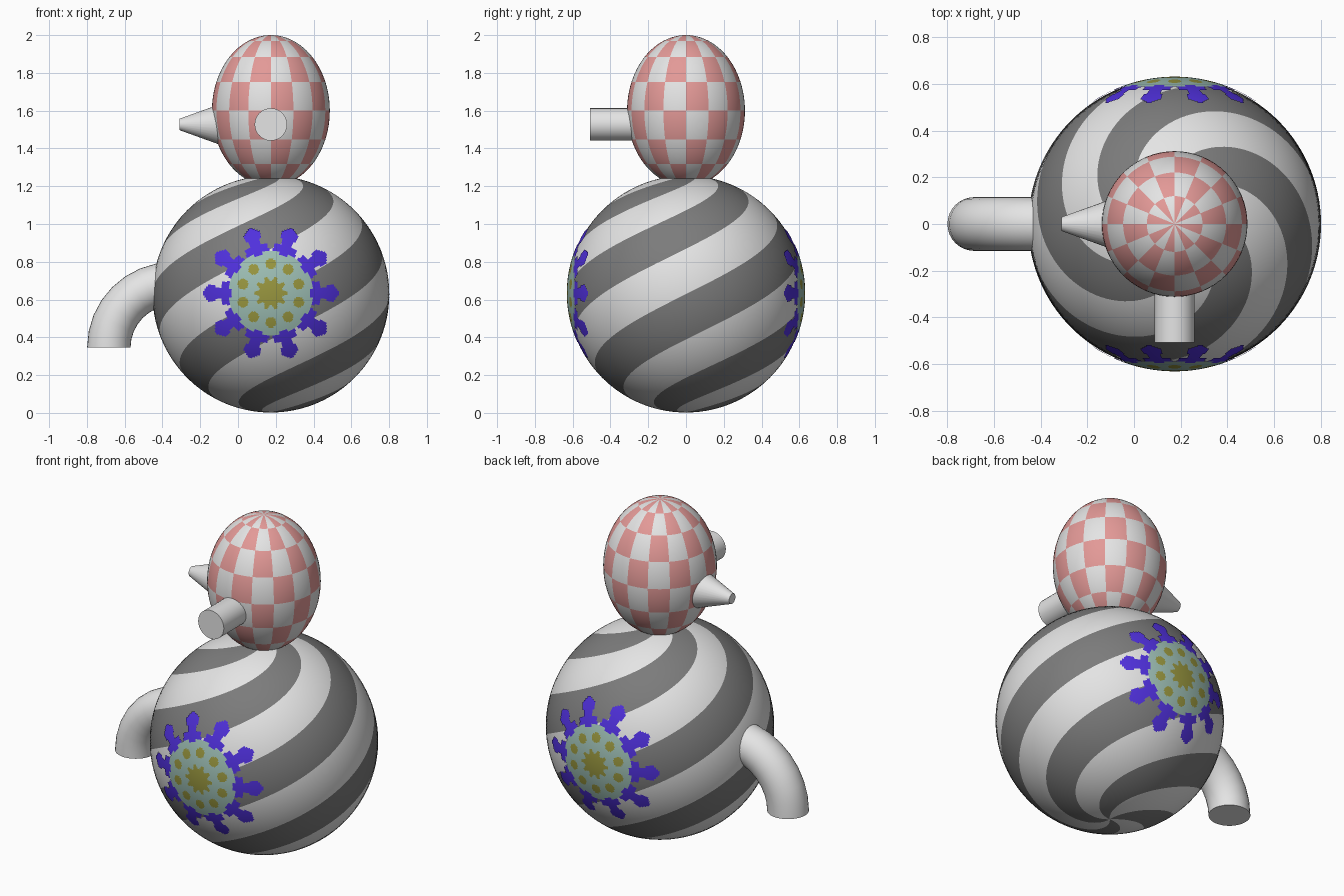
import bpy, bmesh, math
from mathutils import Vector

if "Cube" in bpy.data.objects:
    bpy.data.objects.remove(bpy.data.objects["Cube"])

pi, cos, sin = math.pi, math.cos, math.sin


def material(name, rgb):
    m = bpy.data.materials.new(name)
    m.diffuse_color = (*rgb, 1)
    m.use_nodes = True
    m.node_tree.nodes["Principled BSDF"].inputs["Base Color"].default_value = m.diffuse_color
    return m


WHITE = material("off_white", (0.78, 0.78, 0.78))
GREY = material("dark_grey", (0.20, 0.20, 0.20))
PINK = material("pink", (0.77, 0.32, 0.31))
YELLOW = material("olive_yellow", (0.32, 0.31, 0.05))
TEAL = material("pale_teal", (0.34, 0.52, 0.46))
INDIGO = material("indigo", (0.08, 0.03, 0.72))


def finish(name, bm, mats, fix_normals=True):
    if fix_normals:
        bmesh.ops.recalc_face_normals(bm, faces=bm.faces[:])
    me = bpy.data.meshes.new(name)
    bm.to_mesh(me)
    bm.free()
    for m in mats:
        me.materials.append(m)
    ob = bpy.data.objects.new(name, me)
    bpy.context.collection.objects.link(ob)
    bpy.ops.object.select_all(action='DESELECT')
    ob.select_set(True)
    bpy.context.view_layer.objects.active = ob
    bpy.ops.object.shade_smooth_by_angle(angle=math.radians(35))
    return ob


def ball(name, centre, rx, rz, cols, rows, twist, mats, rule):
    """Globe whose meridians are twisted by twist * latitude; rule(column angle, latitude) in degrees."""
    bm = bmesh.new()
    c = Vector(centre)
    bottom, top = bm.verts.new(c - Vector((0, 0, rz))), bm.verts.new(c + Vector((0, 0, rz)))
    rings = []
    for i in range(1, rows):
        lat = -pi / 2 + pi * i / rows
        rings.append([bm.verts.new(c + Vector((rx * cos(lat) * cos(2 * pi * j / cols + twist * lat),
                                               rx * cos(lat) * sin(2 * pi * j / cols + twist * lat),
                                               rz * sin(lat)))) for j in range(cols)])
    for i in range(rows):
        for j in range(cols):
            k = (j + 1) % cols
            if i == 0:
                vs = (bottom, rings[0][k], rings[0][j])
            elif i == rows - 1:
                vs = (rings[-1][j], rings[-1][k], top)
            else:
                vs = (rings[i - 1][j], rings[i - 1][k], rings[i][k], rings[i][j])
            f = bm.faces.new(vs)
            f.material_index = rule(360 * (j + .5) / cols, -90 + 180 * (i + .5) / rows)
    return finish(name, bm, mats)


def loft(name, rings, mat):
    """Skin a list of rings and cap both ends; each ring is (centre, axis u, axis v, radius)."""
    bm = bmesh.new()
    n = 32
    loops = [[bm.verts.new(Vector(c) + r * (cos(2 * pi * j / n) * Vector(u) + sin(2 * pi * j / n) * Vector(v)))
              for j in range(n)] for c, u, v, r in rings]
    for a, b in zip(loops, loops[1:]):
        for j in range(n):
            bm.faces.new((a[j], a[(j + 1) % n], b[(j + 1) % n], b[j]))
    bm.faces.new(loops[0])
    bm.faces.new(loops[-1])
    return finish(name, bm, [mat])


X, Y, Z = (1, 0, 0), (0, 1, 0), (0, 0, 1)
CX, BODY_Z, BODY_R = 0.174, 0.629, 0.627

# Body: four spiral stripes, edges follow the twisted meridians
ball("body", (CX, 0, BODY_Z), BODY_R, BODY_R, 120, 120, 2, [WHITE, GREY],
     lambda a, lat: int(a % 90 < 45))

# Head: egg with a 16 x 8 checker
ball("head", (CX, 0, 1.6), 0.312, 0.4, 64, 48, 0, [WHITE, PINK],
     lambda a, lat: 1 - (math.floor(a / 22.5) + math.floor(lat / 22.5)) % 2)

# Snout at the front and tapered peg at the left of the head
loft("snout", [((CX, y, 1.527), X, Z, 0.086) for y in (-0.507, -0.2)], WHITE)
loft("side_peg", [((x, 0, 1.527), Y, Z, r) for x, r in ((-0.31, 0.03), (-0.08, 0.113))], WHITE)

# Bent arm: quarter circle from the body down to an open end
arm = []
for i in range(9):
    a = pi - i * pi / 16
    d = Vector((cos(a), 0, sin(a)))
    arm.append((Vector((-0.345, 0, 0.345)) + 0.339 * d, d, Y, 0.115))
loft("bent_arm", arm, WHITE)


# Ten-pointed flower emblem, a thin skin on the front and back of the body
def emblem_colour(r, a):
    t = (a + 18) % 36 - 18                      # angle from the nearest tip
    u, w = r * cos(math.radians(t)), abs(r * sin(math.radians(t)))
    v = math.radians(18 - abs(t))               # angle from the nearest gap
    if r < 0.075 + 0.015 * cos(math.radians(10 * a)):
        return 0
    if math.hypot(r * cos(v) - 0.155, r * sin(v)) < 0.028:
        return 0
    if r < 0.222 and not (u > 0.205 and w < 0.02):
        return 1
    blob = math.hypot(u - 0.315, w) < 0.043
    stem = 0.2 < u < 0.32 and w < 0.025
    shoulder = r < 0.265 and w < 0.062
    return 2 if blob or stem or shoulder else None


for name, side in (("front_emblem", -1), ("back_emblem", 1)):
    bm = bmesh.new()
    segs, rings, rmax = 180, 45, 0.36
    R = BODY_R + 0.004
    grid = []
    for i in range(rings + 1):
        r = max(rmax * i / rings, 0.0005)
        grid.append([bm.verts.new((CX + r * cos(2 * pi * j / segs), side * math.sqrt(R * R - r * r),
                                   BODY_Z + 0.005 + r * sin(2 * pi * j / segs))) for j in range(segs)])
    for i in range(rings):
        for j in range(segs):
            col = emblem_colour(rmax * (i + .5) / rings, 360 * (j + .5) / segs)
            if col is None:
                continue
            k = (j + 1) % segs
            vs = [grid[i][j], grid[i + 1][j], grid[i + 1][k], grid[i][k]]
            f = bm.faces.new(vs if side < 0 else vs[::-1])
            f.material_index = col
    loose = [v for v in bm.verts if not v.link_faces]
    bmesh.ops.delete(bm, geom=loose, context='VERTS')
    finish(name, bm, [YELLOW, TEAL, INDIGO], fix_normals=False)
